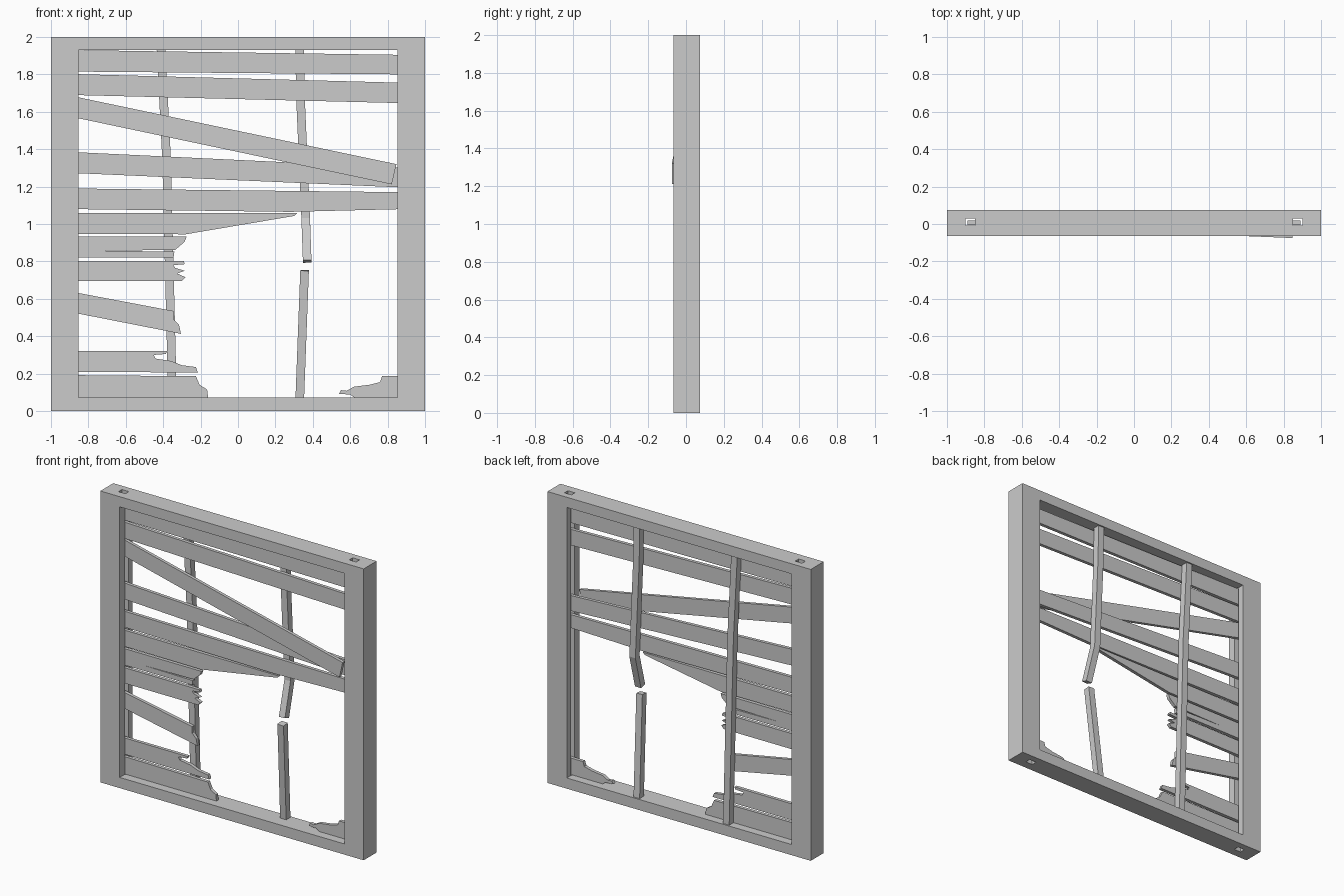
import bpy
import bmesh
from mathutils import Vector

cube = bpy.data.objects.get("Cube")
if cube:
    bpy.data.objects.remove(cube)

grey = bpy.data.materials.new("weathered_grey")
grey.use_nodes = True
grey.diffuse_color = (0.6, 0.6, 0.6, 1)
grey.node_tree.nodes["Principled BSDF"].inputs["Base Color"].default_value = (0.6, 0.6, 0.6, 1)

END = 0.89             # plank ends sit inside the grooves
FRONT, BACK = -0.005, 0.018


def finish(name, bm):
    bmesh.ops.recalc_face_normals(bm, faces=bm.faces)
    mesh = bpy.data.meshes.new(name)
    bm.to_mesh(mesh)
    bm.free()
    mesh.materials.append(grey)
    obj = bpy.data.objects.new(name, mesh)
    bpy.context.collection.objects.link(obj)
    return obj


def box(name, low, high):
    bm = bmesh.new()
    bmesh.ops.create_cube(bm, size=1)
    low, high = Vector(low), Vector(high)
    for v in bm.verts:
        v.co = (low + high) / 2 + v.co * (high - low)
    return finish(name, bm)


def plank(name, outline, front=FRONT, back=BACK, lean=0):
    """Extrude an x-z outline through y; lean swings the right end forward."""
    bm = bmesh.new()
    face = bm.faces.new([bm.verts.new((x, front - lean * (x + END), z)) for x, z in outline])
    new = bmesh.ops.extrude_face_region(bm, geom=[face])["geom"]
    bmesh.ops.translate(bm, vec=(0, back - front, 0),
                        verts=[g for g in new if isinstance(g, bmesh.types.BMVert)])
    bmesh.ops.triangulate(bm, faces=[f for f in bm.faces if len(f.verts) > 4])
    return finish(name, bm)


def bar(name, path, half=0.023):
    """Square bar whose sections follow a bent path."""
    bm = bmesh.new()
    rings = []
    for i, p in enumerate(path):
        along = (Vector(path[min(i + 1, len(path) - 1)]) - Vector(path[max(i - 1, 0)])).normalized()
        side = Vector((0, 1, 0)).cross(along).normalized()
        deep = along.cross(side)
        rings.append([bm.verts.new(Vector(p) + half * (a * side + b * deep))
                      for a, b in ((-1, -1), (1, -1), (1, 1), (-1, 1))])
    for r, s in zip(rings, rings[1:]):
        for k in range(4):
            bm.faces.new((r[k], r[(k + 1) % 4], s[(k + 1) % 4], s[k]))
    bm.faces.new(rings[0])
    bm.faces.new(rings[-1])
    return finish(name, bm)


# Frame with an opening and a slat groove down each side
frame = box("frame", (-1, -0.065, 0), (1, 0.075, 2))
cutters = [box("opening_cutter", (-0.853, -0.2, 0.073), (0.853, 0.2, 1.93))]
for side, x0, x1 in (("right", -0.902, -0.85), ("left", 0.85, 0.902)):
    cutters.append(box(side + "_groove_cutter", (x0, -0.008, -0.1), (x1, 0.03, 2.1)))
for cutter in cutters:
    cutter.hide_render = True
    cutter.hide_viewport = True
    cutter.display_type = "WIRE"
    mod = frame.modifiers.new(cutter.name, "BOOLEAN")
    mod.operation = "DIFFERENCE"
    mod.solver = "EXACT"
    mod.object = cutter

# Full-width slats: top and bottom heights at each end
for name, lt, lb, rt, rb in (("top_slat", 1.93, 1.815, 1.904, 1.8),
                             ("second_slat", 1.802, 1.69, 1.755, 1.646),
                             ("fourth_slat", 1.385, 1.273, 1.30, 1.195),
                             ("fifth_slat", 1.19, 1.08, 1.17, 1.08)):
    plank(name, [(-END, lt), (END, rt), (END, rb), (0.28, rb - 0.015 if lb < 1.1 else
                 lb + (rb - lb) * 0.66), (-END, lb)])

# Loose slat hanging forward at one end
plank("loose_slat", [(-END, 1.685), (0.847, 1.32), (0.822, 1.212), (-END, 1.573)],
      -0.003, 0.019, lean=0.0415)

# Snapped slats on the right side: left-end heights, then the broken edge
broken = {
    "splintered_slat": (1.06, 0.948, [(0.315, 1.058), (0.30, 1.043), (-0.28, 0.945)]),
    "cracked_slat": (0.933, 0.82, [(-0.275, 0.933), (-0.285, 0.905), (-0.32, 0.875), (-0.335, 0.862),
                                   (-0.71, 0.857), (-0.34, 0.852), (-0.345, 0.82)]),
    "ragged_slat": (0.802, 0.695, [(-0.29, 0.802), (-0.285, 0.785), (-0.345, 0.78), (-0.335, 0.765),
                                   (-0.285, 0.75), (-0.325, 0.735), (-0.28, 0.715), (-0.3, 0.695)]),
    "drooping_slat": (0.638, 0.528, [(-0.345, 0.535), (-0.345, 0.49), (-0.315, 0.46), (-0.305, 0.413)]),
    "forked_slat": (0.32, 0.208, [(-0.38, 0.32), (-0.385, 0.305), (-0.45, 0.3), (-0.44, 0.28),
                                  (-0.36, 0.268), (-0.3, 0.245), (-0.225, 0.235), (-0.215, 0.207)]),
    "bottom_slat": (0.192, 0.073, [(-0.225, 0.186), (-0.205, 0.14), (-0.165, 0.115), (-0.16, 0.073)]),
}
for name, (top, bottom, edge) in broken.items():
    plank(name, [(-END, top)] + edge + [(-END, bottom)])

# Matching stub of the bottom slat on the left side
plank("bottom_slat_stub", [(END, 0.186), (0.77, 0.186), (0.76, 0.155), (0.7, 0.14), (0.62, 0.13),
                           (0.58, 0.108), (0.55, 0.112), (0.54, 0.092), (0.6, 0.088),
                           (0.62, 0.073), (END, 0.073)])

# Upright bars behind the slats, one snapped in two
bar("right_bar", [(-0.412, 0.042, 1.94), (-0.382, 0.042, 1.35), (-0.35, 0.042, 0.06)])
bar("left_bar_upper", [(0.33, 0.042, 1.94), (0.333, 0.042, 1.7), (0.362, 0.042, 1.03), (0.37, -0.03, 0.8)])
bar("left_bar_lower", [(0.33, 0.042, 0.06), (0.356, -0.025, 0.752)])
